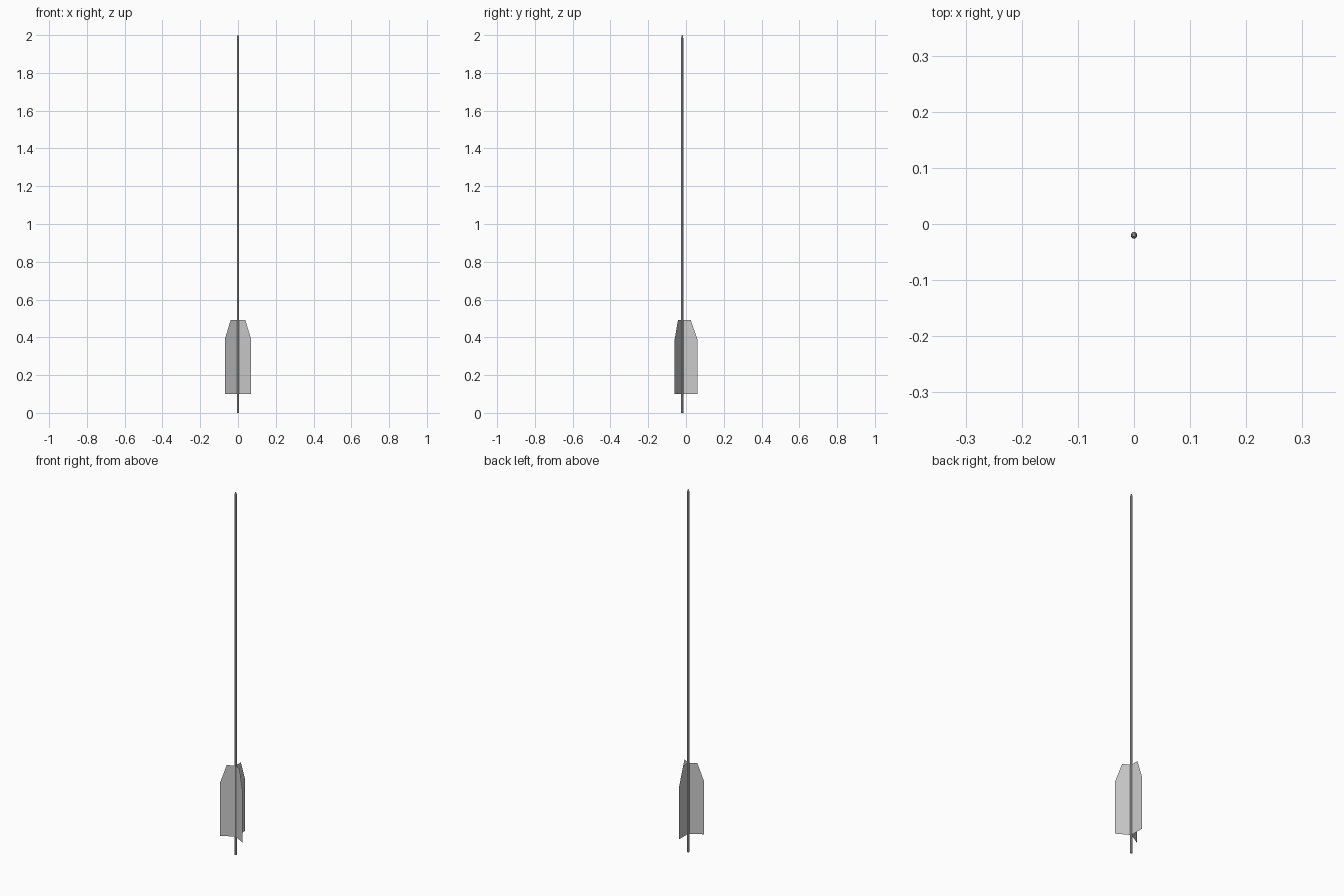
import bpy, bmesh, math

if "Cube" in bpy.data.objects:
    bpy.data.objects.remove(bpy.data.objects["Cube"])

CY = -0.02   # shaft axis, offset so the three fins are centred on y = 0


def make_object(name, bm):
    mesh = bpy.data.meshes.new(name)
    bm.to_mesh(mesh)
    bm.free()
    obj = bpy.data.objects.new(name, mesh)
    bpy.context.collection.objects.link(obj)
    obj.location.y = CY
    return obj


# Shaft: slim rod with a small tapered tip, lofted from rings
SIDES = 8
bm = bmesh.new()
rings = []
for z, r in [(0, 0.006), (1.985, 0.006), (1.995, 0.0045), (2.0, 0.002)]:
    rings.append([bm.verts.new((r * math.cos(math.tau * (i + 0.5) / SIDES),
                                r * math.sin(math.tau * (i + 0.5) / SIDES), z))
                  for i in range(SIDES)])
for a, b in zip(rings, rings[1:]):
    for i in range(SIDES):
        j = (i + 1) % SIDES
        bm.faces.new((a[i], a[j], b[j], b[i]))
bm.faces.new(rings[0][::-1])
bm.faces.new(rings[-1])
make_object("shaft", bm)

# Fletching: three flat vanes around the shaft, clipped at the upper corner
VANE = [(0.0, 0.10), (0.08, 0.10), (0.08, 0.39), (0.045, 0.492), (0.0, 0.492)]
for k in range(3):
    bm = bmesh.new()
    bm.faces.new([bm.verts.new((r, 0, z)) for r, z in VANE])
    vane = make_object(f"vane_{k + 1}", bm)
    vane.rotation_euler.z = math.radians(90 + 120 * k)
